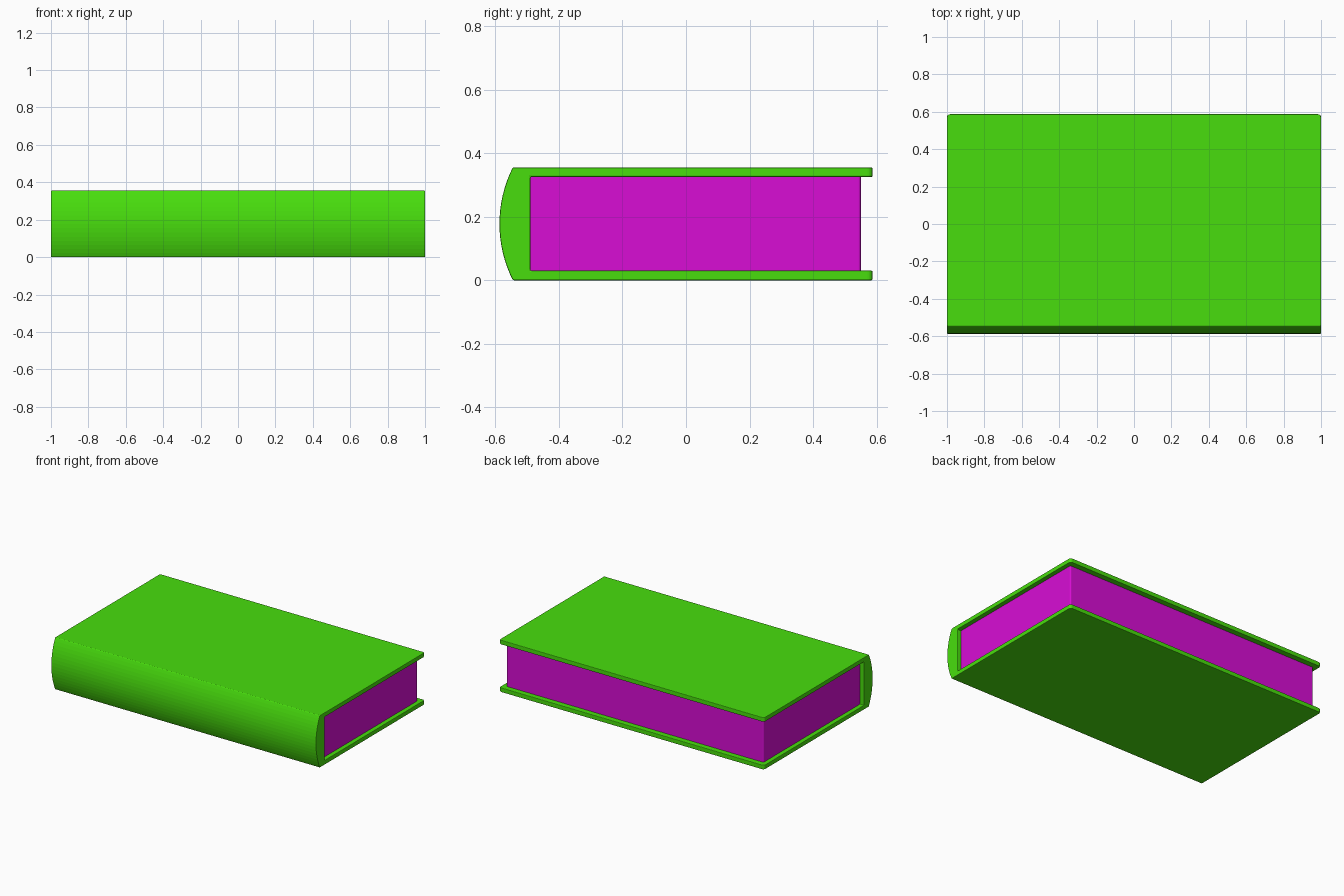
import bpy, bmesh, math
from mathutils import Vector

cube = bpy.data.objects.get("Cube")
if cube:
    bpy.data.objects.remove(cube)


def material(name, color):
    mat = bpy.data.materials.new(name)
    mat.use_nodes = True
    mat.diffuse_color = color
    mat.node_tree.nodes["Principled BSDF"].inputs["Base Color"].default_value = color
    return mat


def extrude_profile(name, profile, half, mat, corner):
    """Extrude a (y, z) outline along x and round its upright rear corners."""
    bm = bmesh.new()
    face = bm.faces.new([bm.verts.new((-half, y, z)) for y, z in profile])
    out = bmesh.ops.extrude_face_region(bm, geom=[face])["geom"]
    moved = [v for v in out if isinstance(v, bmesh.types.BMVert)]
    bmesh.ops.translate(bm, verts=moved, vec=Vector((2 * half, 0, 0)))
    bmesh.ops.recalc_face_normals(bm, faces=bm.faces[:])
    rear = max(y for y, z in profile)
    edges = [e for e in bm.edges if all(v.co.y > rear - 0.001 for v in e.verts)
             and abs(e.verts[0].co.x - e.verts[1].co.x) < 0.001]
    bmesh.ops.bevel(bm, geom=edges, offset=corner, segments=4, profile=0.5, affect='EDGES')
    mesh = bpy.data.meshes.new(name)
    bm.to_mesh(mesh)
    bm.free()
    mesh.materials.append(mat)
    obj = bpy.data.objects.new(name, mesh)
    bpy.context.collection.objects.link(obj)
    return obj


green = material("cover green", (0.065, 0.73, 0.004, 1))
magenta = material("page magenta", (0.69, 0.004, 0.665, 1))

height, board = 0.355, 0.03
mid = height / 2
rear, spine_inner, spine_edge, bulge = 0.587, -0.49, -0.545, 0.042

# Case: two boards joined by a spine with a shallow curved back
radius = (mid ** 2 + bulge ** 2) / (2 * bulge)
sweep = math.asin(mid / radius)
centre = spine_edge - bulge + radius
steps = 16
arc = []
for i in range(steps + 1):
    a = sweep * (1 - 2 * i / steps)
    arc.append((centre - radius * math.cos(a), mid + radius * math.sin(a)))
case = arc + [(rear, 0), (rear, board), (spine_inner, board),
              (spine_inner, height - board), (rear, height - board), (rear, height)]
cover = extrude_profile("cover", case, 1.0, green, 0.016)
bevel = cover.modifiers.new("softened edges", 'BEVEL')
bevel.width = 0.004
bevel.segments = 2
bevel.limit_method = 'ANGLE'
bevel.angle_limit = math.radians(45)

# Page block, set in from the case on its three open sides
block = [(spine_inner, board), (0.55, board),
         (0.55, height - board), (spine_inner, height - board)]
extrude_profile("page_block", block, 0.97, magenta, 0.008)
